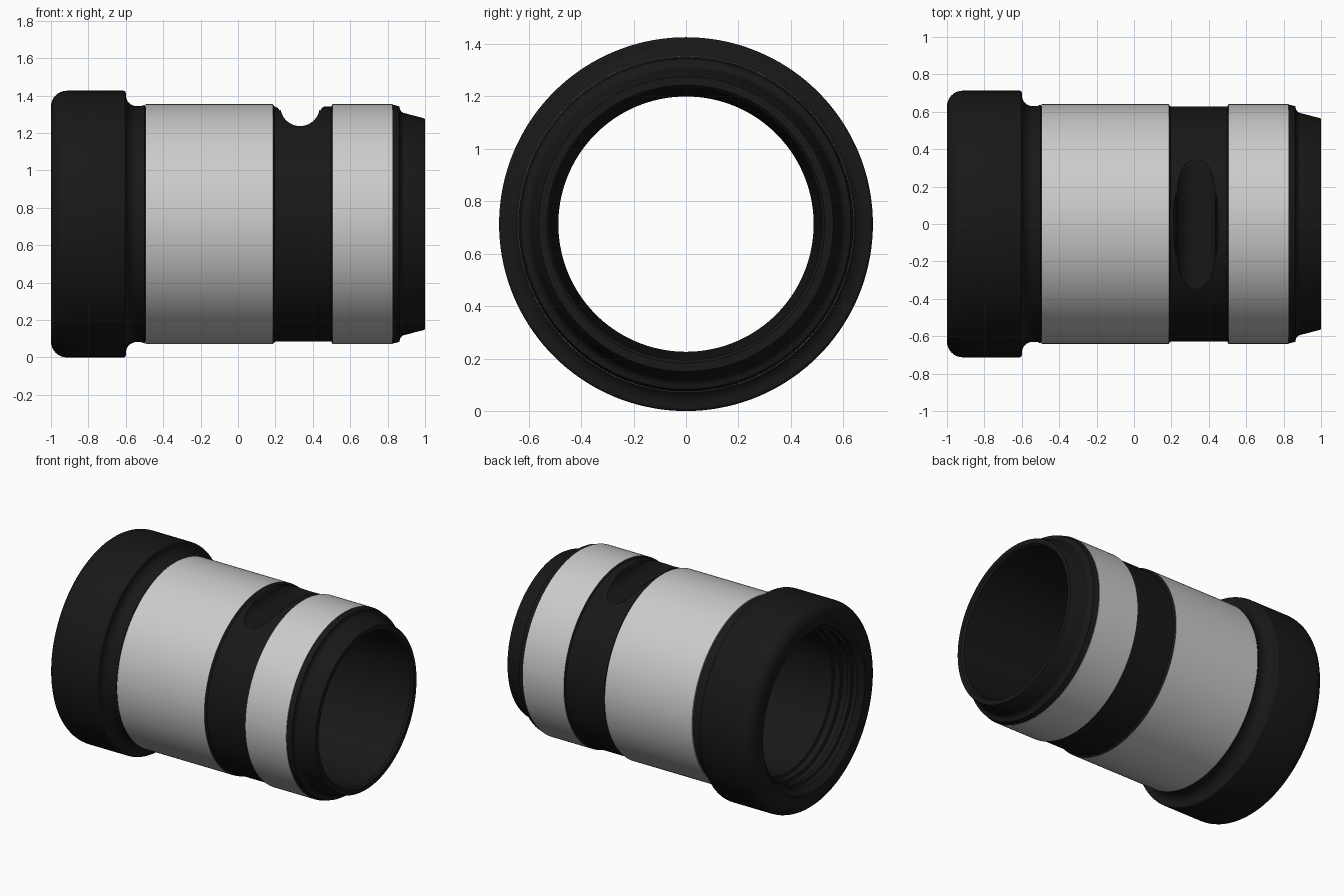
import bpy, bmesh, math

if "Cube" in bpy.data.objects:
    bpy.data.objects.remove(bpy.data.objects["Cube"])

CZ = 0.713   # axis height
SEG = 144


def arc(cx, cr, rad, a0, a1, n=6):
    """Arc points (x, r) around a centre in the profile plane."""
    pts = []
    for i in range(n + 1):
        a = math.radians(a0 + (a1 - a0) * i / n)
        pts.append((cx + rad * math.cos(a), cr + rad * math.sin(a)))
    return pts


def mesh_object(name, bm, mat=None):
    bmesh.ops.recalc_face_normals(bm, faces=bm.faces)
    me = bpy.data.meshes.new(name)
    bm.to_mesh(me)
    bm.free()
    ob = bpy.data.objects.new(name, me)
    bpy.context.collection.objects.link(ob)
    if mat:
        me.materials.append(mat)
    return ob


def lathe(name, profile, closed, mat=None):
    """Revolve an (x, r) profile around the horizontal axis."""
    bm = bmesh.new()
    rings = []
    for i in range(SEG):
        a = 2 * math.pi * i / SEG
        rings.append([bm.verts.new((x, r * math.sin(a), CZ + r * math.cos(a)))
                      for x, r in profile])
    n = len(profile)
    for i in range(SEG):
        p, q = rings[i], rings[(i + 1) % SEG]
        for j in range(n if closed else n - 1):
            k = (j + 1) % n
            bm.faces.new((p[j], p[k], q[k], q[j]))
    return mesh_object(name, bm, mat)


def smooth(ob):
    bpy.ops.object.select_all(action='DESELECT')
    ob.select_set(True)
    bpy.context.view_layer.objects.active = ob
    bpy.ops.object.shade_smooth_by_angle(angle=math.radians(30))


black = bpy.data.materials.new("black")
black.diffuse_color = (0.009, 0.009, 0.009, 1)
black.use_nodes = True
black.node_tree.nodes["Principled BSDF"].inputs["Base Color"].default_value = black.diffuse_color

# Body: collar, neck, sleeve seats, shoulder and tapered nose
outer = (arc(-0.915, 0.628, 0.085, 180, 90, 8)
         + arc(-0.612, 0.701, 0.012, 90, 0, 4)
         + arc(-0.54, 0.69, 0.06, 180, 270, 8)
         + [(-0.515, 0.632), (-0.5, 0.638), (-0.495, 0.628), (0.825, 0.628),
            (0.826, 0.639), (0.862, 0.630)]
         + arc(0.897, 0.625, 0.033, 180, 265, 6)
         + [(0.99, 0.567), (1.0, 0.562)])
# Bore: plain from the nose, stepped rings at the collar end
inner = [(1.0, 0.53), (0.985, 0.518), (-0.72, 0.487), (-0.8, 0.487),
         (-0.805, 0.505), (-0.85, 0.505), (-0.855, 0.525), (-0.895, 0.525),
         (-0.90, 0.512), (-0.93, 0.512), (-0.935, 0.53), (-0.965, 0.53),
         (-1.0, 0.57)]
body = lathe("body", outer + inner, True, black)

# Scooped slot across the top of the dark band
scoop = ([(0.195, 0.70), (0.195, 0.629), (0.212, 0.622), (0.224, 0.606)]
         + arc(0.332, 0.629, 0.105, 190, 350, 20)
         + [(0.440, 0.606), (0.449, 0.622), (0.462, 0.629), (0.462, 0.70)])
bm = bmesh.new()
face = bm.faces.new([bm.verts.new((x, -0.6, CZ + h)) for x, h in scoop])
ext = bmesh.ops.extrude_face_region(bm, geom=[face])
bmesh.ops.translate(bm, vec=(0, 1.2, 0),
                    verts=[v for v in ext["geom"] if isinstance(v, bmesh.types.BMVert)])
cutter = mesh_object("slot_cutter", bm, black)
cutter.hide_render = True
mod = body.modifiers.new("slot", 'BOOLEAN')
mod.operation = 'DIFFERENCE'
mod.solver = 'EXACT'
mod.object = cutter
bpy.context.view_layer.objects.active = body
bpy.ops.object.modifier_apply(modifier=mod.name)
bpy.data.objects.remove(cutter)
smooth(body)

# Dark edging rings and bright sleeves
for name, x0, x1 in (("long_sleeve", -0.495, 0.186), ("short_sleeve", 0.505, 0.825)):
    smooth(lathe(name, [(x0, 0.628), (x0, 0.641), (x1, 0.641), (x1, 0.628)], False))
for name, x0, x1, r0, r1 in (("long_sleeve_edge", 0.186, 0.198, 0.640, 0.628),
                             ("short_sleeve_edge", 0.498, 0.505, 0.628, 0.640)):
    smooth(lathe(name, [(x0, r0), (x1, r1)], False, black))
